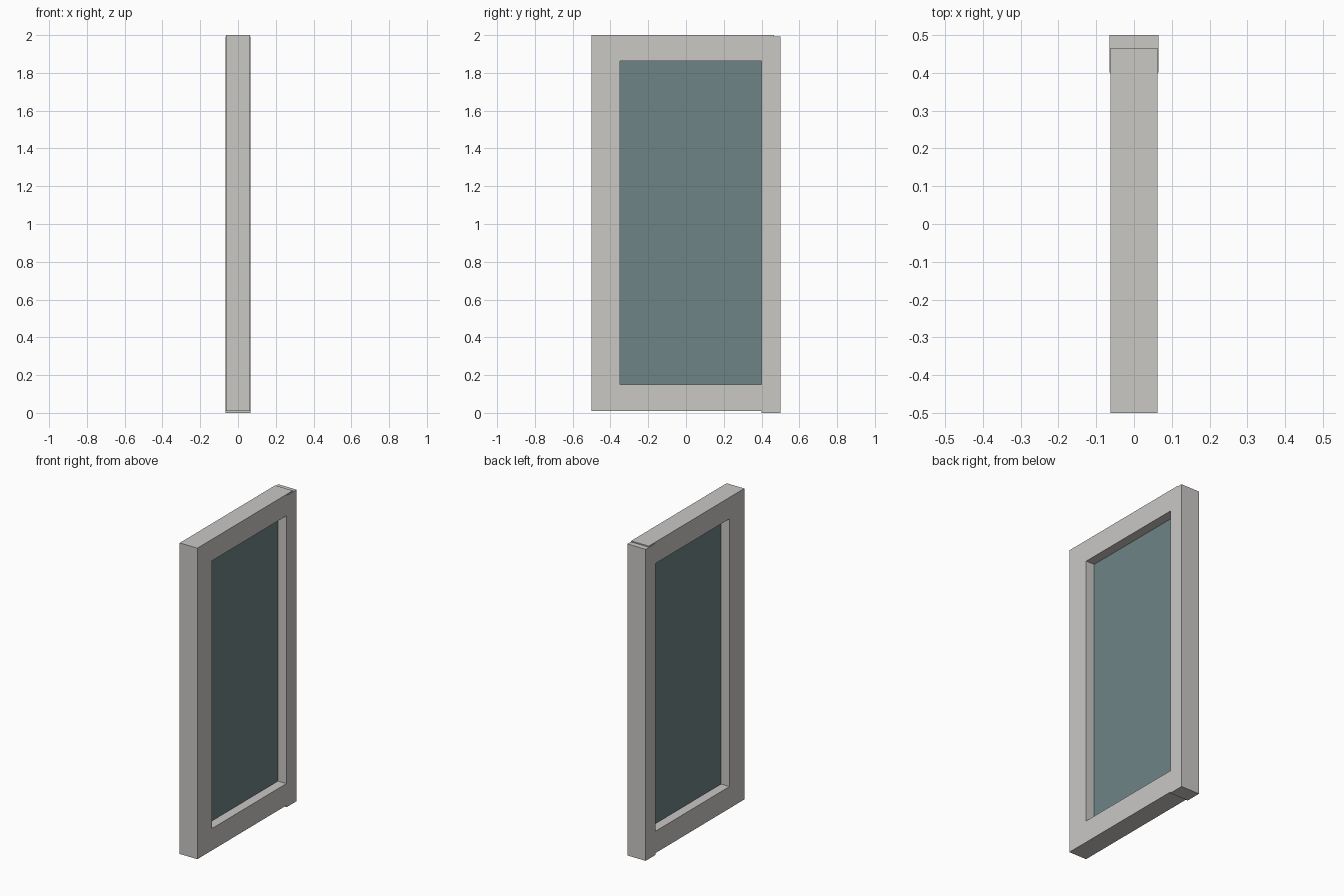
import bpy, bmesh

if "Cube" in bpy.data.objects:
    bpy.data.objects.remove(bpy.data.objects["Cube"])


def material(name, rgb):
    m = bpy.data.materials.new(name)
    m.diffuse_color = (*rgb, 1.0)
    m.use_nodes = True
    m.node_tree.nodes["Principled BSDF"].inputs["Base Color"].default_value = m.diffuse_color
    return m


FRAME = material("light grey frame", (0.59, 0.578, 0.56))
GLASS = material("blue grey glass", (0.156, 0.227, 0.238))


def panel(name, outline, x0, x1, mat):
    """Extrude a (y, z) outline along x from x0 to x1."""
    bm = bmesh.new()
    face = bm.faces.new([bm.verts.new((x0, y, z)) for y, z in outline])
    ext = bmesh.ops.extrude_face_region(bm, geom=[face])
    verts = [v for v in ext["geom"] if isinstance(v, bmesh.types.BMVert)]
    bmesh.ops.translate(bm, verts=verts, vec=(x1 - x0, 0, 0))
    bmesh.ops.recalc_face_normals(bm, faces=bm.faces[:])
    me = bpy.data.meshes.new(name)
    bm.to_mesh(me)
    bm.free()
    me.materials.append(mat)
    ob = bpy.data.objects.new(name, me)
    bpy.context.collection.objects.link(ob)
    return ob


def rect(y0, y1, z0, z1):
    return [(y0, z0), (y1, z0), (y1, z1), (y0, z1)]


# Opening edges
Y_LEFT, Y_RIGHT, Z_LOW, Z_HIGH = -0.35, 0.40, 0.15, 1.863

# C-shaped frame: wide stile with top and bottom rails running into the end stile
panel("door_frame", [(-0.5, 0.01), (0.465, 0.01), (0.465, Z_LOW), (Y_LEFT, Z_LOW),
                     (Y_LEFT, Z_HIGH), (0.465, Z_HIGH), (0.465, 2.0), (-0.5, 2.0)],
      -0.0625, 0.0625, FRAME)

# Slightly thicker end stile, set a little lower than the frame
panel("end_stile", rect(Y_RIGHT, 0.5, 0.0, 1.993), -0.065, 0.065, FRAME)

# Thin pane in the middle of the frame depth
panel("glass_pane", rect(Y_LEFT, Y_RIGHT, Z_LOW, Z_HIGH), -0.003, 0.003, GLASS)
